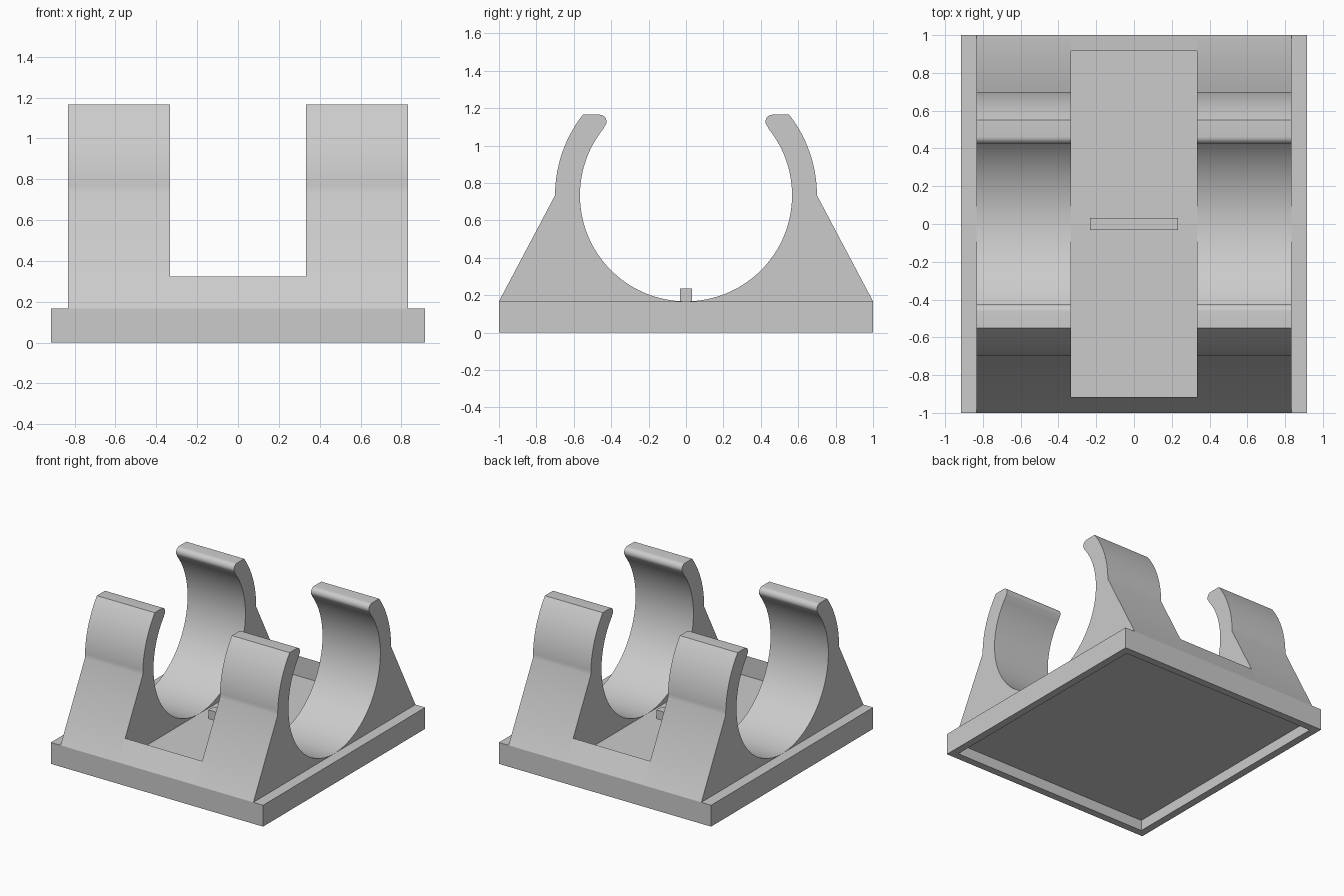
import bpy, bmesh, math
from mathutils import Vector

cube = bpy.data.objects.get("Cube")
if cube:
    bpy.data.objects.remove(cube, do_unlink=True)

# Main dimensions
HALF_X, HALF_Y, BASE_Z = 0.917, 1.0, 0.167
CLIP_IN, CLIP_OUT = 0.333, 0.833
INNER_R, OUTER_R = 0.567, 0.70
CENTRE_Z = BASE_Z + INNER_R
RIM = 0.083

grey = bpy.data.materials.new("light grey plastic")
grey.use_nodes = True
colour = (0.6, 0.6, 0.6, 1.0)
grey.diffuse_color = colour
grey.node_tree.nodes["Principled BSDF"].inputs["Base Color"].default_value = colour


def finish(bm, name, smooth=False):
    bmesh.ops.recalc_face_normals(bm, faces=bm.faces)
    mesh = bpy.data.meshes.new(name)
    bm.to_mesh(mesh)
    bm.free()
    mesh.materials.append(grey)
    obj = bpy.data.objects.new(name, mesh)
    bpy.context.collection.objects.link(obj)
    if smooth:
        bpy.ops.object.select_all(action="DESELECT")
        obj.select_set(True)
        bpy.context.view_layer.objects.active = obj
        bpy.ops.object.shade_smooth_by_angle(angle=math.radians(30))
    return obj


def box(low, high):
    bm = bmesh.new()
    bmesh.ops.create_cube(bm, size=1)
    low, high = Vector(low), Vector(high)
    for v in bm.verts:
        v.co = (low + high) / 2 + v.co * (high - low)
    return bm


def prism(profile, x0, x1, side, name, smooth=False):
    """Extrude a (y, z) profile along x; side mirrors it front to back."""
    bm = bmesh.new()
    face = bm.faces.new([bm.verts.new((x0, y * side, z)) for y, z in profile])
    ext = bmesh.ops.extrude_face_region(bm, geom=[face], use_keep_orig=True)
    moved = [g for g in ext["geom"] if isinstance(g, bmesh.types.BMVert)]
    bmesh.ops.translate(bm, verts=moved, vec=(x1 - x0, 0, 0))
    return finish(bm, name, smooth)


def arc(cy, cz, r, start, end, steps):
    angles = [math.radians(start + (end - start) * i / steps) for i in range(steps + 1)]
    return [(cy + r * math.cos(a), cz + r * math.sin(a)) for a in angles]


# Base plate with a shallow recess underneath
bm = box((-HALF_X, -HALF_Y, 0), (HALF_X, HALF_Y, BASE_Z))
bottom = min(bm.faces, key=lambda f: f.calc_center_median().z)
bmesh.ops.inset_region(bm, faces=[bottom], thickness=RIM)
bottom = next(f for f in bm.faces
              if f.normal.z < -0.9 and all(abs(v.co.x) < HALF_X - 0.01 for v in f.verts))
ext = bmesh.ops.extrude_discrete_faces(bm, faces=[bottom])
bmesh.ops.translate(bm, verts=ext["faces"][0].verts, vec=(0, 0, RIM))
finish(bm, "base_plate")

# Half of a clip: sloped foot, curved outer arm, rounded tip, round inner seat
arm = [(0, BASE_Z), (HALF_Y, BASE_Z)]
arm += arc(0, CENTRE_Z, OUTER_R, 0, 38, 14)
arm += arc(0.462, 1.128, 0.037, 90, 222, 10)
arm += arc(0, CENTRE_Z, INNER_R, 39, -90, 48)[:-1]

# Low wedge that closes each end of the central channel
lip_y = HALF_Y - RIM
lip_z = BASE_Z + RIM * INNER_R / (HALF_Y - OUTER_R)
lip = [(HALF_Y, BASE_Z), (lip_y, lip_z), (lip_y, BASE_Z)]

for side, end in ((-1, "front"), (1, "back")):
    prism(arm, CLIP_IN, CLIP_OUT, side, end + "_left_clip_arm", True)
    prism(arm, -CLIP_OUT, -CLIP_IN, side, end + "_right_clip_arm", True)
    prism(lip, -CLIP_IN, CLIP_IN, side, end + "_channel_lip")

# Small locating rib in the middle of the channel
finish(box((-0.233, -0.033, BASE_Z), (0.233, 0.033, 0.235)), "locating_rib")
